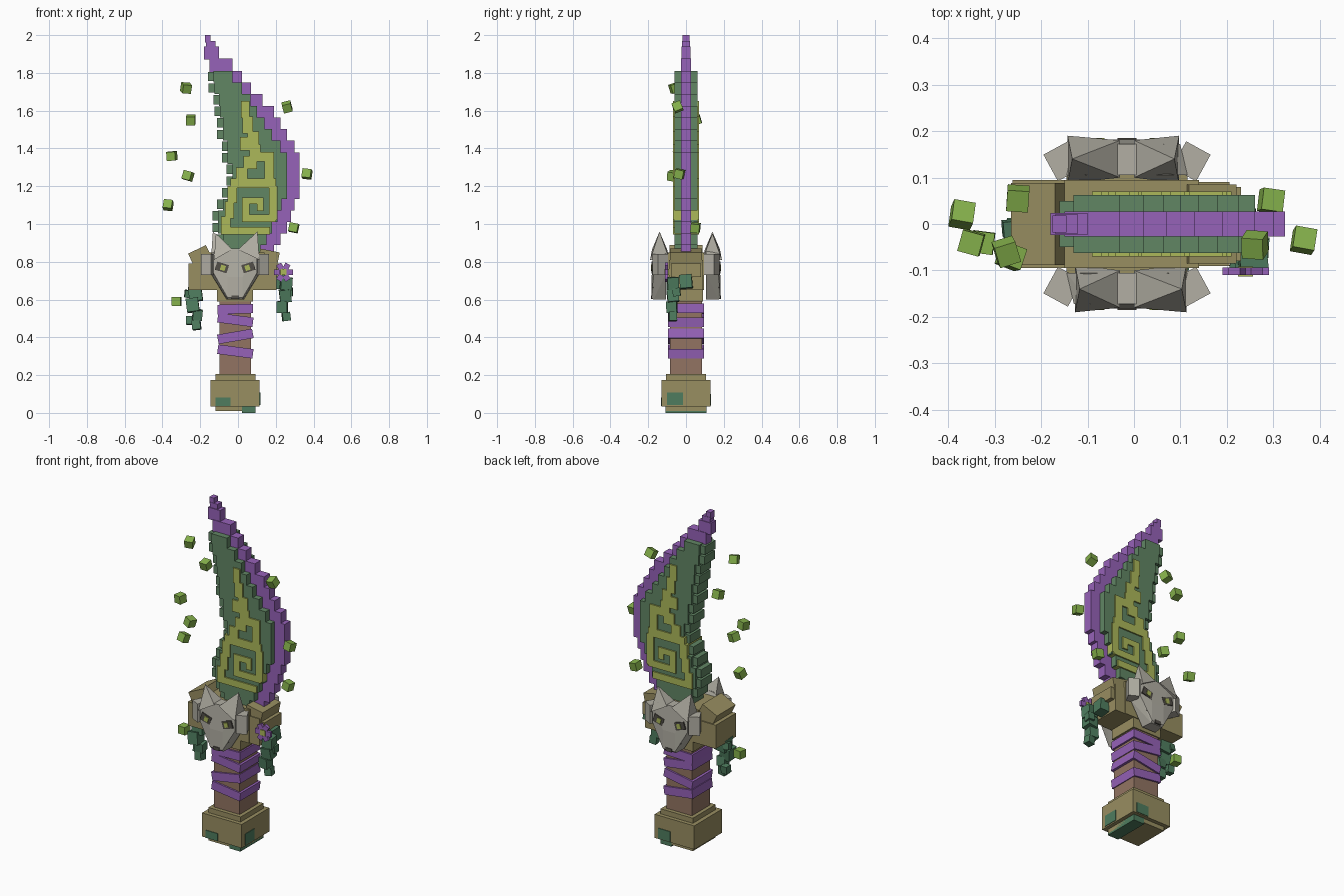
import bpy, bmesh, math, random
from mathutils import Matrix, Vector, Euler

random.seed(4)
default_cube = bpy.data.objects.get("Cube")
if default_cube:
    bpy.data.objects.remove(default_cube, do_unlink=True)


def material(name, red, green, blue):
    """Flat material from display colour values, converted to linear."""
    colour = [((c / 255 + 0.055) / 1.055) ** 2.4 for c in (red, green, blue)] + [1]
    mat = bpy.data.materials.new(name)
    mat.use_nodes = True
    mat.diffuse_color = colour
    mat.node_tree.nodes["Principled BSDF"].inputs["Base Color"].default_value = colour
    return mat


blade_green = material("blade green", 97, 134, 100)
leaf_green = material("leaf green", 78, 124, 94)
rune_yellow = material("rune yellow", 172, 184, 90)
purple = material("purple", 150, 98, 184)
bronze = material("bronze", 152, 142, 97)
leather = material("brown leather", 146, 116, 98)
stone = material("grey stone", 178, 175, 164)
dark_stone = material("dark stone", 82, 78, 72)
lime = material("lime", 134, 178, 76)


def span(x0, x1, half_y, z0, z1, turn=0):
    """Box centred on y = 0, optionally turned about y."""
    return ((x0 + x1) / 2, 0, (z0 + z1) / 2), (x1 - x0, 2 * half_y, z1 - z0), (0, turn, 0)


def finish(name, bm, mat):
    bmesh.ops.recalc_face_normals(bm, faces=bm.faces)
    mesh = bpy.data.meshes.new(name)
    bm.to_mesh(mesh)
    bm.free()
    mesh.materials.append(mat)
    obj = bpy.data.objects.new(name, mesh)
    bpy.context.collection.objects.link(obj)
    return obj


def boxes(name, mat, parts):
    """One object from (centre, size, rotation) boxes."""
    bm = bmesh.new()
    for centre, size, rotation in parts:
        matrix = Matrix.LocRotScale(Vector(centre), Euler(rotation), Vector(size))
        bmesh.ops.create_cube(bm, size=1, matrix=matrix)
    return finish(name, bm, mat)


def hull(name, mat, points):
    bm = bmesh.new()
    for point in points:
        bm.verts.new(point)
    bmesh.ops.convex_hull(bm, input=bm.verts)
    return finish(name, bm, mat)


# Blade: stepped rows of (spine, body edge, cutting edge), from the top down
rows = [(-.16, -.03, .02), (-.155, .02, .07), (-.13, .065, .13), (-.125, .1, .19),
        (-.11, .14, .225), (-.11, .18, .26), (-.085, .225, .3), (-.085, .26, .325),
        (-.06, .26, .325), (-.06, .26, .325), (-.085, .26, .325), (-.11, .23, .3),
        (-.135, .21, .28), (-.135, .18, .26), (-.11, .15, .225), (-.08, .12, .19)]
step = .0615
body, spine, edge = [], [], []
for i, (back, middle, front) in enumerate(rows):
    top = 1.81 - i * step
    body.append(span(back + .03, middle, .062, top - step, top))
    spine.append(span(back, back + .06, .05, top - step + .008, top - .004))
    edge.append(span(middle - .02, front, .027, top - step, top))
boxes("blade_body", blade_green, body)
boxes("blade_spine", blade_green, spine)
edge += [span(-.175, -.145, .018, 1.96, 2), span(-.17, -.12, .02, 1.93, 1.97),
         span(-.18, -.1, .024, 1.87, 1.94), span(-.15, -.03, .027, 1.8, 1.875)]
boxes("blade_edge", purple, edge)

# Raised rune on both blade faces: lightning above a square spiral
lightning = [(.015, .06, 1.56, 1.65), (.025, .08, 1.48, 1.57), (.05, .11, 1.42, 1.49),
             (.01, .08, 1.39, 1.46), (.06, .12, 1.35, 1.42), (.08, .19, 1.33, 1.38),
             (.14, .19, 1.24, 1.34), (.03, .1, 1.29, 1.36), (-.01, .05, 1.24, 1.3)]
spiral = [(-.04, .2, 1.19, 1.24), (.165, .21, 1.02, 1.2), (.02, .2, 1.01, 1.05),
          (.02, .06, 1.01, 1.14), (.02, .135, 1.105, 1.14), (.1, .135, 1.07, 1.14),
          (-.055, -.005, 1.11, 1.2), (-.07, -.02, 1.03, 1.12), (-.09, -.04, .95, 1.04),
          (-.09, .17, .945, .985)]
boxes("blade_rune", rune_yellow, [span(a, b, .07, c, d) for a, b, c, d in lightning + spiral])

# Guard
boxes("guard", bronze, [
    span(-.11, .08, .09, .59, .68), span(-.15, .14, .095, .65, .85),
    span(-.262, -.13, .095, .65, .79), span(.12, .205, .09, .65, .81),
    span(-.25, -.145, .088, .78, .87, -.45), span(.11, .215, .085, .79, .86, .2),
    span(.18, .23, .08, .72, .79)])

# Wolf heads, built facing the front and turned for the back
def wolf_head(side, turn):
    made = []
    outline = [(.09, .87), (.13, .84), (.13, .74), (.045, .6)]
    points = []
    for u, z in outline:
        for s in (-1, 1):
            points += [(s * u, -.105, z), (s * u * .88, -.172, z)]
    points += [(s * .04, -.182, z) for s in (-1, 1) for z in (.61, .72)]
    made.append(hull(side + "_wolf_head", stone, points))
    for s, word, inner, outer, tip in ((-1, "right", .015, .112, .95), (1, "left", .015, .128, .96)):
        ear = [(s * inner, -.18, .865), (s * inner, -.1, .865), (s * outer, -.19, .81),
               (s * outer, -.087, .81), (s * (outer - .01), -.14, tip)]
        made.append(hull(f"{side}_{word}_ear", stone, ear))
    made.append(boxes(side + "_cheeks", stone, [
        ((s * .138, -.135, .785), (.06, .065, .11), (0, 0, s * .5)) for s in (-1, 1)]))
    made.append(boxes(side + "_eye_sockets", dark_stone, [
        ((s * .07, -.177, .77), (.065, .009, .045), (0, s * -.3, 0)) for s in (-1, 1)]))
    made.append(boxes(side + "_eyes", rune_yellow, [
        ((s * .065, -.181, .768), (.026, .009, .028), (0, s * -.3, 0)) for s in (-1, 1)]))
    made.append(boxes(side + "_nose", dark_stone, [((0, -.181, .612), (.04, .009, .02), (0, 0, 0))]))
    made.append(boxes(side + "_mouth", dark_stone, [
        ((s * .06, -.173, .66), (.03, .009, .01), (0, s * -.6, 0)) for s in (-1, 1)]))
    placing = Matrix.Translation((-.015, 0, 0)) @ Matrix.Rotation(turn, 4, "Z")
    for obj in made:
        obj.data.transform(placing)


wolf_head("front", 0)
wolf_head("back", math.pi)

# Grip with tilted wraps
boxes("grip", leather, [span(-.098, .07, .084, .19, .6)])
boxes("grip_wraps", purple, [
    span(-.108, .08, .094, z - .025, z + .025, tilt)
    for z, tilt in ((.55, -.03), (.492, .13), (.405, -.17), (.325, .13))])

# Pommel with mossy patches
boxes("pommel", bronze, [span(-.145, .115, .13, .035, .175), span(-.12, .092, .107, .01, .205)])
boxes("pommel_moss", leaf_green, [
    span(.02, .092, .109, 0, .035),
    ((-.08, -.129, .058), (.08, .009, .045), (0, 0, 0)),
    ((.114, -.058, .075), (.009, .085, .065), (0, 0, 0)),
    ((.05, .129, .07), (.08, .009, .06), (0, 0, 0))])

# Hanging leaves
def leaves(name, places):
    boxes(name, leaf_green, [
        (place, (size, size, size * 1.1), [random.uniform(-.15, .15) for _ in range(3)])
        for *place, size in places])


leaves("right_leaves", [(-.225, -.03, .63, .07), (-.24, -.05, .57, .065), (-.215, -.04, .52, .05),
                        (-.255, -.01, .49, .04), (-.22, -.04, .465, .045), (-.265, -.01, .63, .035)])
leaves("left_leaves", [(.225, 0, .695, .065), (.255, -.07, .685, .06), (.25, -.07, .62, .06),
                       (.235, -.075, .56, .055), (.255, -.07, .51, .042), (.27, -.05, .64, .04)])

# Flower: ring of petals round a bright centre
flower = Vector((.24, -.102, .745))
petals = []
for i in range(6):
    angle = i * math.tau / 6
    offset = Vector((math.cos(angle), 0, math.sin(angle))) * .034
    petals.append((flower + offset, (.032, .016, .03), (0, -angle, 0)))
boxes("flower_petals", purple, petals)
boxes("flower_centre", rune_yellow, [(flower, (.032, .022, .032), (0, 0, 0))])

# Floating cubes
floating = [(-.275, -.06, 1.72), (-.25, .055, 1.55), (-.35, -.04, 1.36), (-.265, -.07, 1.255),
            (-.37, .02, 1.1), (-.325, -.04, .59), (.26, -.045, 1.62), (.365, -.035, 1.265),
            (.295, .05, .98)]
boxes("floating_cubes", lime, [
    (place, (.047, .047, .047), [random.uniform(-.4, .4) for _ in range(3)]) for place in floating])
